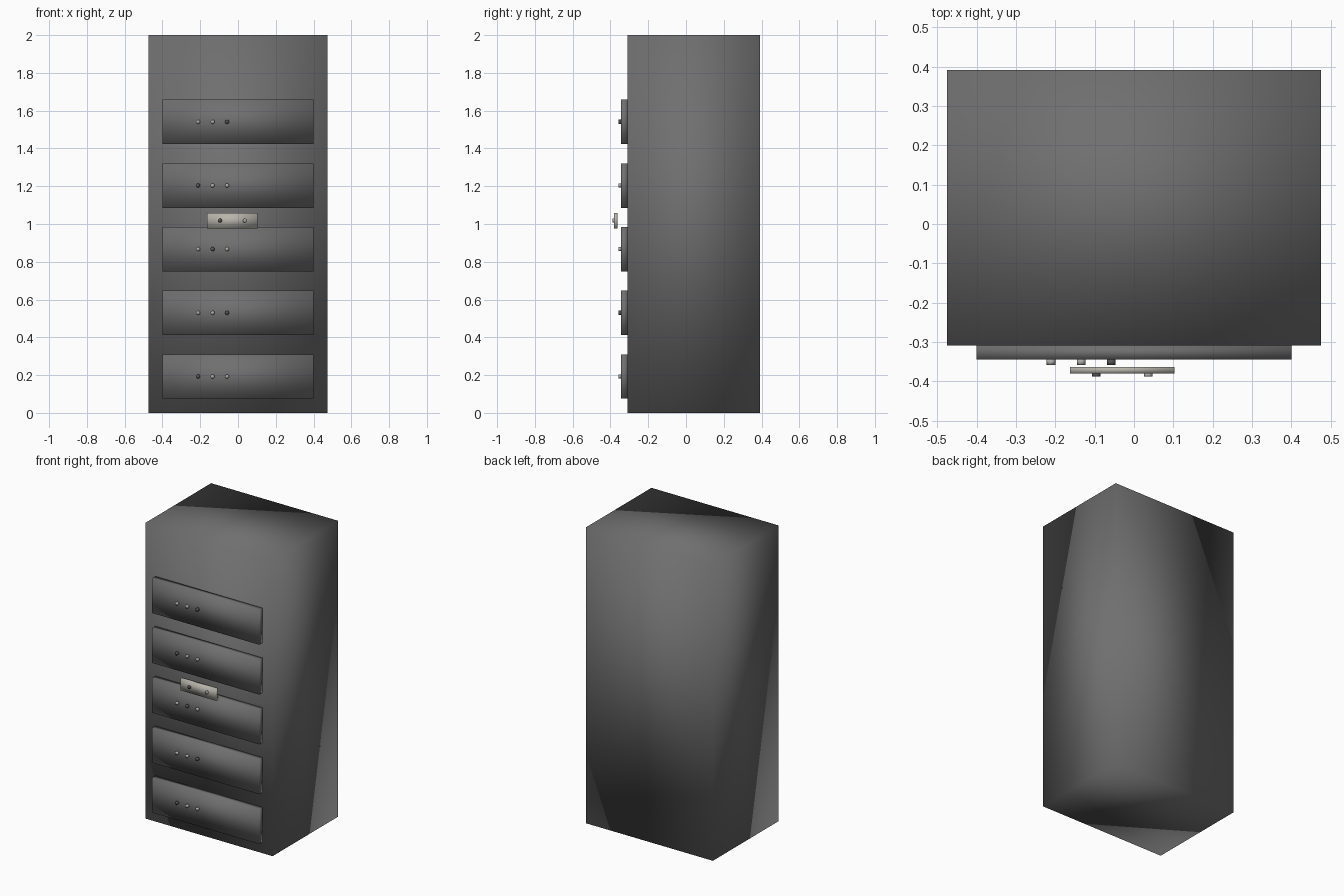
import bpy
import math

old = bpy.data.objects.get("Cube")
if old:
    bpy.data.objects.remove(old, do_unlink=True)


def material(name, rgb):
    mat = bpy.data.materials.new(name)
    mat.use_nodes = True
    mat.diffuse_color = (*rgb, 1)
    mat.node_tree.nodes["Principled BSDF"].inputs["Base Color"].default_value = (*rgb, 1)
    return mat


charcoal = material("charcoal", (0.16, 0.16, 0.16))
pale_metal = material("pale metal", (0.48, 0.46, 0.41))
dark_lamp = material("dark lamp", (0.09, 0.09, 0.09))
lit_lamp = material("lit lamp", (0.42, 0.42, 0.41))


def finish(name, mat):
    obj = bpy.context.object
    obj.name = name
    obj.data.materials.append(mat)
    bpy.ops.object.shade_smooth()
    return obj


def box(name, low, high, mat):
    """Softly shaded box between two opposite corners."""
    bpy.ops.mesh.primitive_cube_add(size=1)
    for v in bpy.context.object.data.vertices:
        v.co = [(a + b) / 2 + c * (b - a) for a, b, c in zip(low, high, v.co)]
    return finish(name, mat)


def lamp(name, x, z, front, back, mat):
    """Small round indicator facing the front."""
    bpy.ops.mesh.primitive_cylinder_add(
        vertices=16, radius=0.011, depth=back - front,
        location=(x, (front + back) / 2, z), rotation=(math.pi / 2, 0, 0))
    return finish(name, mat)


# Tall cabinet body
box("cabinet", (-0.475, -0.309, 0), (0.475, 0.391, 2), charcoal)

# Five front units, each with three indicators, one of them dark
dark_index = [0, 2, 1, 0, 2]
for row in range(5):
    bottom = 0.075 + row * 0.337
    box(f"front_unit_{row + 1}", (-0.4, -0.345, bottom),
        (0.4, -0.309, bottom + 0.235), charcoal)
    for i in range(3):
        mat = dark_lamp if i == dark_index[row] else lit_lamp
        lamp(f"indicator_{row + 1}_{i + 1}", -0.211 + i * 0.0765,
             bottom + 0.118, -0.358, -0.344, mat)

# Floating pale control plate with its two buttons
box("control_plate", (-0.163, -0.38, 0.977), (0.103, -0.363, 1.058), pale_metal)
lamp("dark_button", -0.096, 1.018, -0.388, -0.379, dark_lamp)
lamp("pale_button", 0.036, 1.018, -0.388, -0.379, lit_lamp)
